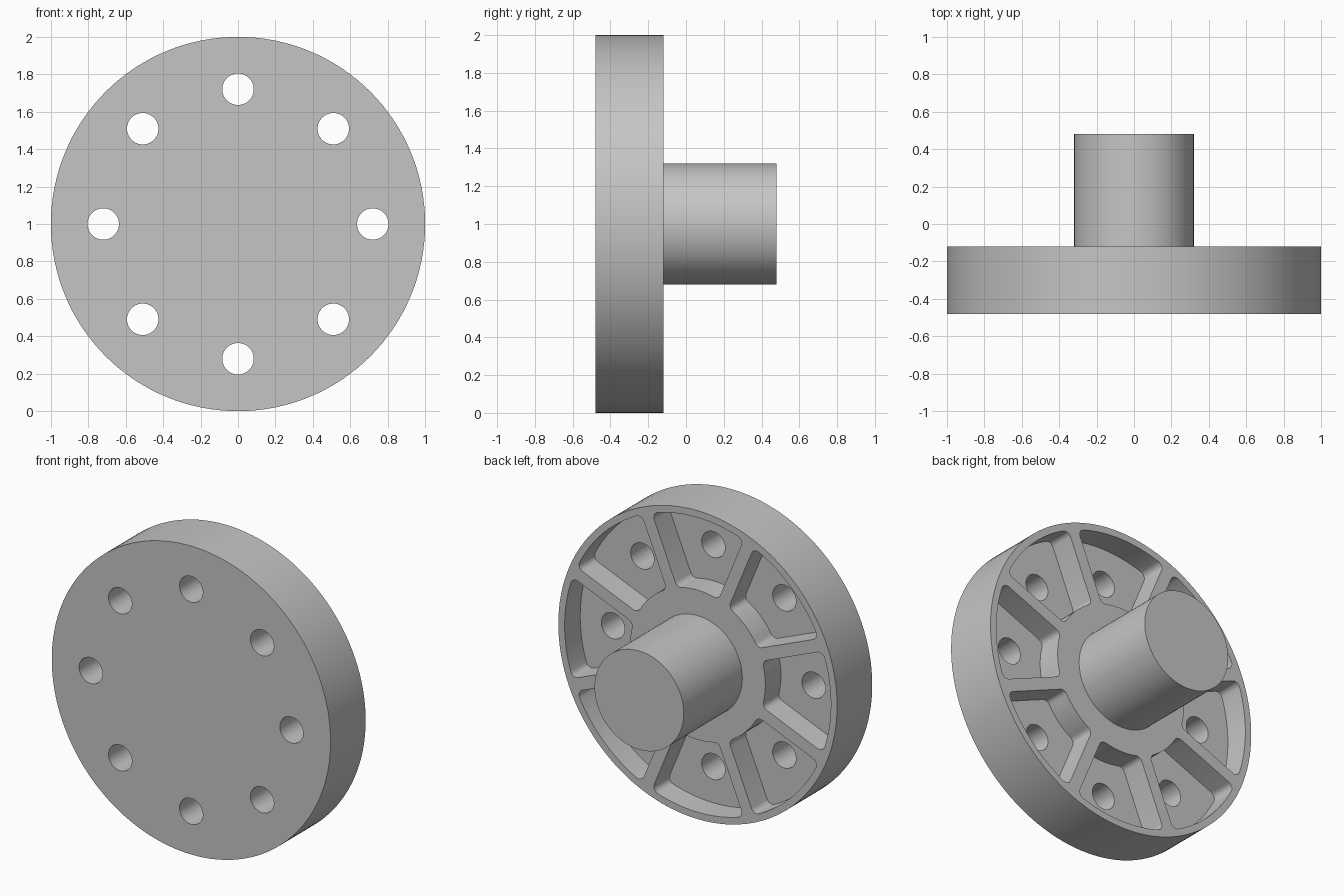
import bpy, bmesh
from math import sin, cos, asin, sqrt, pi, radians
from mathutils import Matrix, Vector

if "Cube" in bpy.data.objects:
    bpy.data.objects.remove(bpy.data.objects["Cube"], do_unlink=True)

# Main dimensions
FRONT, BACK, SHAFT_END = -0.48, -0.12, 0.48
FLOOR = -0.28
POCKET_OUT, POCKET_IN = 0.955, 0.485
RIB_HALF, FILLET = 0.04, 0.04
COUNT = 8

grey = bpy.data.materials.new("plain_grey")
grey.use_nodes = True
colour = (0.56, 0.56, 0.56, 1)
grey.diffuse_color = colour
grey.node_tree.nodes["Principled BSDF"].inputs["Base Color"].default_value = colour


def make_object(name, bm):
    bmesh.ops.recalc_face_normals(bm, faces=bm.faces)
    mesh = bpy.data.meshes.new(name)
    bm.to_mesh(mesh)
    bm.free()
    mesh.materials.append(grey)
    obj = bpy.data.objects.new(name, mesh)
    bpy.context.collection.objects.link(obj)
    return obj


def add_cylinder(bm, radius, y0, y1, segments, x=0, z=1):
    place = Matrix.Translation((x, (y0 + y1) / 2, z)) @ Matrix.Rotation(pi / 2, 4, "X")
    bmesh.ops.create_cone(bm, cap_ends=True, segments=segments, radius1=radius,
                          radius2=radius, depth=y1 - y0, matrix=place)


def arc(cx, cz, r, a0, a1, n):
    return [(cx + r * cos(a0 + (a1 - a0) * i / n), cz + r * sin(a0 + (a1 - a0) * i / n))
            for i in range(n + 1)]


def pocket_outline():
    """Rounded sector between two ribs with parallel sides, centred on angle 0."""
    step, side = pi / COUNT, RIB_HALF + FILLET

    def corner(rho, start, end):
        swing = asin(side / rho)
        a = step - swing
        return a, arc(rho * cos(a), rho * sin(a), FILLET,
                      step - start(swing), step - end(swing), 6)

    a_out, outer = corner(POCKET_OUT - FILLET, lambda s: s, lambda s: -pi / 2)
    a_in, inner = corner(POCKET_IN + FILLET, lambda s: -pi / 2, lambda s: s - pi)
    half = (arc(0, 0, POCKET_OUT, 0, a_out, 8)[:-1] + outer + inner
            + arc(0, 0, POCKET_IN, a_in, 0, 8)[1:])
    return half + [(x, -z) for x, z in reversed(half[1:-1])]


def add_prism(bm, outline, angle, y0, y1):
    turn = Matrix.Translation((0, 0, 1)) @ Matrix.Rotation(angle, 4, "Y")
    face = bm.faces.new([bm.verts.new(turn @ Vector((x, y0, z))) for x, z in outline])
    moved = bmesh.ops.extrude_face_region(bm, geom=[face])["geom"]
    verts = [v for v in moved if isinstance(v, bmesh.types.BMVert)]
    bmesh.ops.translate(bm, verts=verts, vec=(0, y1 - y0, 0))
    if not face.is_valid:
        return
    # Keep the starting cap so that the cutter is closed
    if all(len(e.link_faces) == 1 for e in face.edges):
        bm.faces.new(list(face.verts))


def cut(target, cutter):
    mod = target.modifiers.new("cut", "BOOLEAN")
    mod.operation, mod.solver, mod.object = "DIFFERENCE", "EXACT", cutter
    bpy.context.view_layer.update()
    graph = bpy.context.evaluated_depsgraph_get()
    result = bpy.data.meshes.new_from_object(target.evaluated_get(graph))
    target.modifiers.clear()
    target.data = result
    bpy.data.objects.remove(cutter, do_unlink=True)


# Flange disc
bm = bmesh.new()
add_cylinder(bm, 1.0, FRONT, BACK, 128)
flange = make_object("flange_disc", bm)

# Weight-saving pockets in the back, leaving ribs, hub and rim
bm = bmesh.new()
outline = pocket_outline()
for i in range(COUNT):
    add_prism(bm, outline, 2 * pi * i / COUNT, FLOOR, BACK + 0.1)
cut(flange, make_object("pocket_cutter", bm))

# Bolt holes through the pocket floors
bm = bmesh.new()
for i in range(COUNT):
    a = 2 * pi * i / COUNT
    add_cylinder(bm, 0.084, FRONT - 0.1, BACK + 0.1, 40, 0.72 * cos(a), 1 + 0.72 * sin(a))
cut(flange, make_object("bolt_hole_cutter", bm))

# Shaft
bm = bmesh.new()
add_cylinder(bm, 0.32, BACK - 0.02, SHAFT_END, 96)
shaft = make_object("shaft", bm)

# Smooth round walls with sharp rims
for obj in (flange, shaft):
    obj.data.shade_smooth()
    obj.data.set_sharp_from_angle(angle=radians(30))
